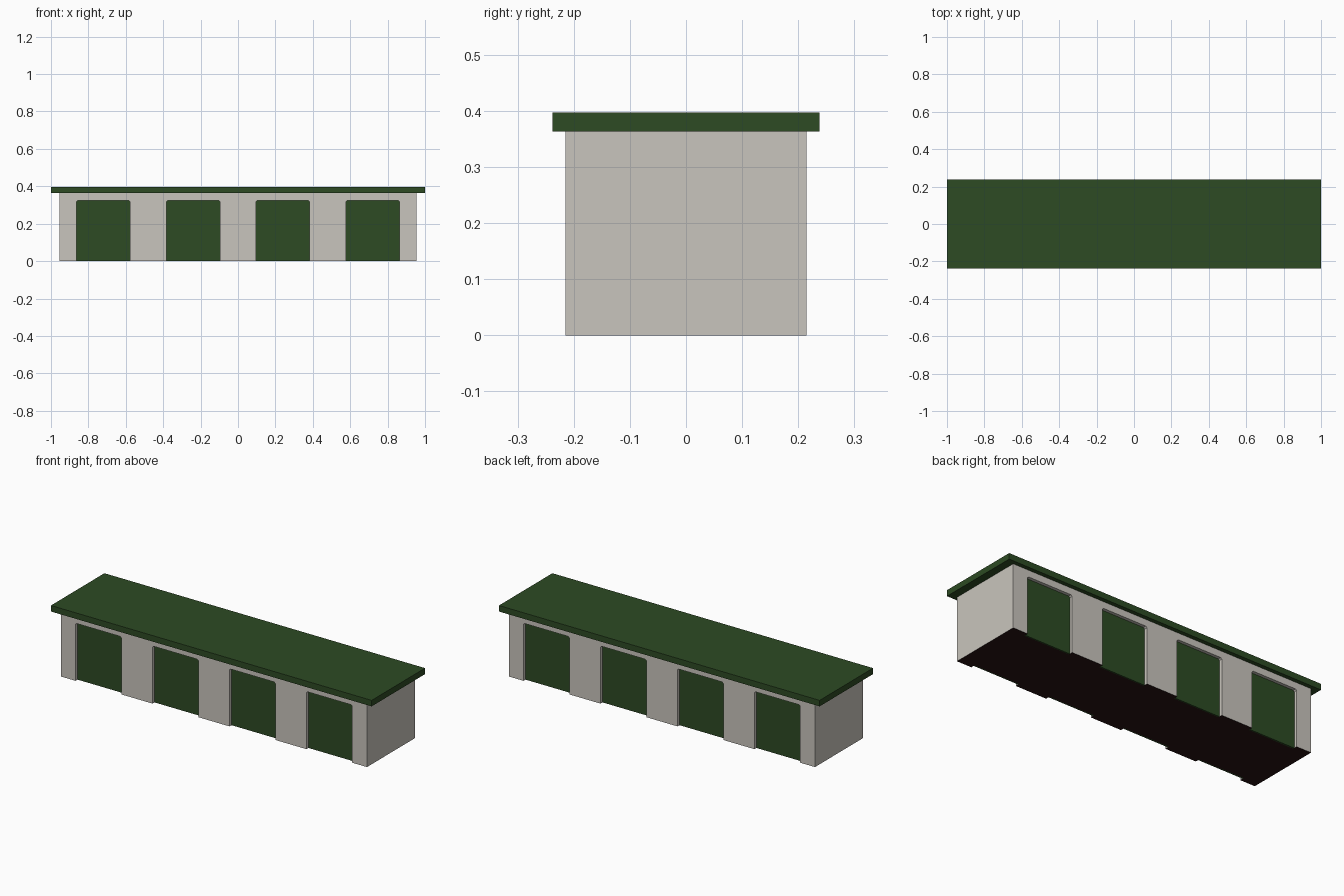
import bpy, bmesh

if "Cube" in bpy.data.objects:
    bpy.data.objects.remove(bpy.data.objects["Cube"])


def material(name, rgb):
    m = bpy.data.materials.new(name)
    m.diffuse_color = (*rgb, 1)
    m.use_nodes = True
    m.node_tree.nodes["Principled BSDF"].inputs["Base Color"].default_value = m.diffuse_color
    return m


green = material("dark green", (0.026, 0.069, 0.017))
stone = material("pale stone", (0.584, 0.558, 0.509))
brown = material("dark brown", (0.02, 0.006, 0.006))


def finish(name, bm, *mats):
    me = bpy.data.meshes.new(name)
    bmesh.ops.recalc_face_normals(bm, faces=bm.faces[:])
    bm.to_mesh(me)
    bm.free()
    for m in mats:
        me.materials.append(m)
    ob = bpy.data.objects.new(name, me)
    bpy.context.collection.objects.link(ob)
    return ob


def box(name, x, y, z, *mats):
    bm = bmesh.new()
    bmesh.ops.create_cube(bm, size=1)
    for v in bm.verts:
        v.co = (x[0] if v.co.x < 0 else x[1],
                y[0] if v.co.y < 0 else y[1],
                z[0] if v.co.z < 0 else z[1])
    return finish(name, bm, *mats)


def door_prism(bm, cx, y0, y1, z0):
    # door outline with small clipped top corners
    w, h, c = 0.143, 0.325, 0.007
    pts = [(-w, z0), (w, z0), (w, h - c), (w - c, h), (c - w, h), (-w, h - c)]
    f = bm.faces.new([bm.verts.new((cx + x, y0, z)) for x, z in pts])
    new = bmesh.ops.extrude_face_region(bm, geom=[f])["geom"]
    for v in new:
        if isinstance(v, bmesh.types.BMVert):
            v.co.y = y1


CENTRES = (-0.72, -0.24, 0.24, 0.72)

# walls with door recesses cut in front and back
walls = box("walls", (-0.955, 0.955), (-0.215, 0.215), (0, 0.364), stone, brown)
bm = bmesh.new()
for cx in CENTRES:
    for s in (-1, 1):
        door_prism(bm, cx, s * 0.19, s * 0.25, -0.05)
cutter = finish("recess_cutter", bm, stone)
cutter.hide_render = True
mod = walls.modifiers.new("recesses", 'BOOLEAN')
mod.object = cutter
mod.solver = 'EXACT'
bpy.context.view_layer.objects.active = walls
walls.select_set(True)
bpy.ops.object.modifier_apply(modifier="recesses")
bpy.data.objects.remove(cutter)

# dark underside
for p in walls.data.polygons:
    p.material_index = 1 if p.normal.z < -0.9 and p.center.z < 0.01 else 0

# door panels set back in the recesses
for s, side in ((-1, "front"), (1, "back")):
    for i, cx in enumerate(CENTRES):
        bm = bmesh.new()
        door_prism(bm, cx, s * 0.188, s * 0.197, 0)
        finish(f"{side}_door_{i + 1}", bm, green)

# flat overhanging roof slab
box("roof", (-1, 1), (-0.238, 0.238), (0.363, 0.397), green)
